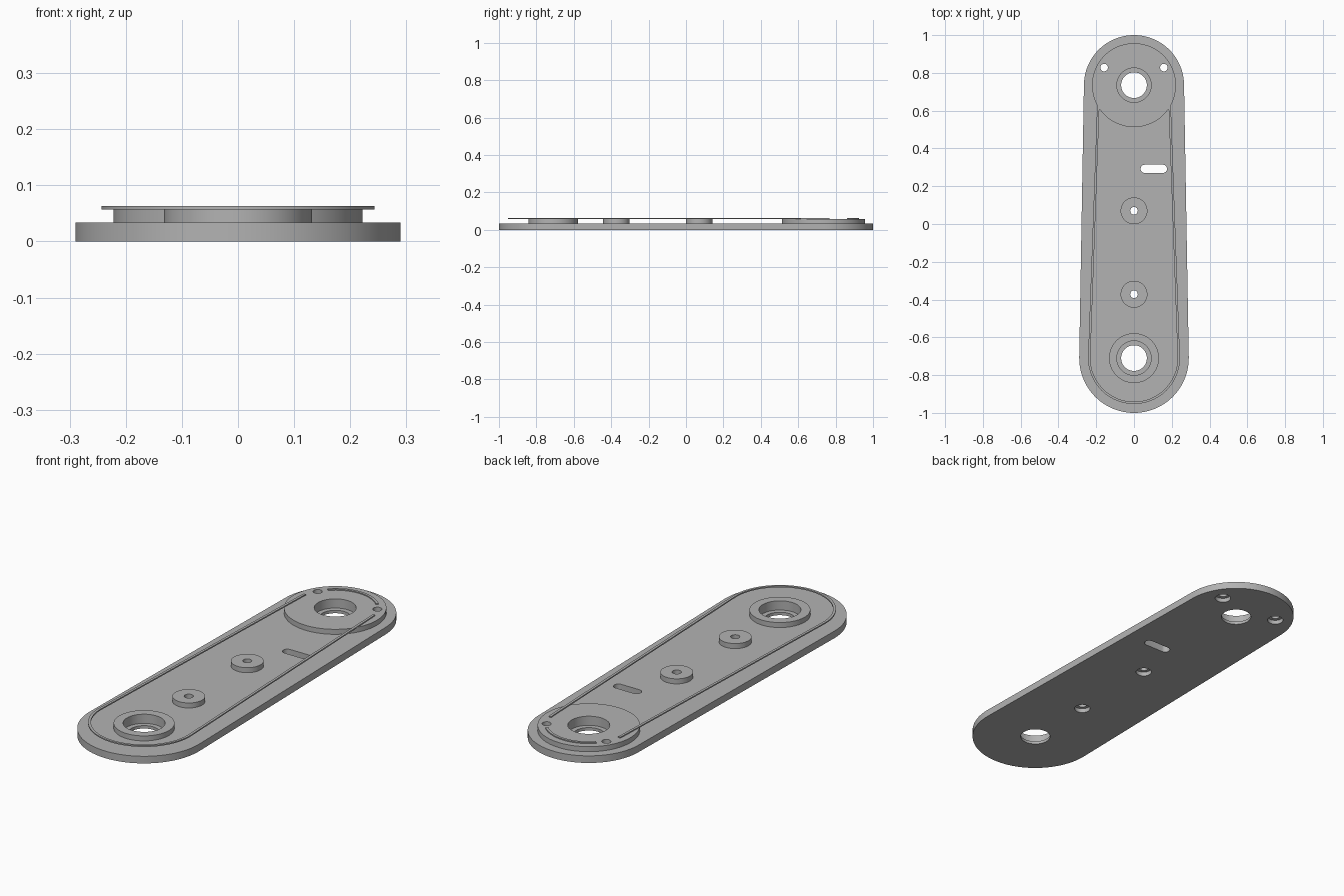
import bpy, bmesh, math

cube = bpy.data.objects.get("Cube")
if cube:
    bpy.data.objects.remove(cube, do_unlink=True)

BACK_Y, FRONT_Y = 0.735, -0.71      # centres of the two rounded ends
PLATE_TOP, BOSS_TOP = 0.034, 0.058

grey = bpy.data.materials.new("plain grey")
grey.use_nodes = True
GREY = (0.45, 0.45, 0.45, 1)
grey.diffuse_color = GREY
grey.node_tree.nodes["Principled BSDF"].inputs["Base Color"].default_value = GREY


def arc(cx, cy, r, start, end, n):
    """Points on an arc, angles in radians."""
    angles = [start + (end - start) * i / n for i in range(n + 1)]
    return [(cx + r * math.cos(a), cy + r * math.sin(a)) for a in angles]


def finish(name, bm):
    bmesh.ops.recalc_face_normals(bm, faces=bm.faces)
    mesh = bpy.data.meshes.new(name)
    bm.to_mesh(mesh)
    bm.free()
    obj = bpy.data.objects.new(name, mesh)
    bpy.context.collection.objects.link(obj)
    mesh.materials.append(grey)
    return obj


def raise_faces(bm, faces, height):
    """Extrude flat faces straight up into a solid."""
    new = bmesh.ops.extrude_face_region(bm, geom=faces, use_keep_orig=True)["geom"]
    verts = [v for v in new if isinstance(v, bmesh.types.BMVert)]
    bmesh.ops.translate(bm, verts=verts, vec=(0, 0, height))


def prism(name, outline, z0, z1):
    bm = bmesh.new()
    face = bm.faces.new([bm.verts.new((x, y, z0)) for x, y in outline])
    raise_faces(bm, [face], z1 - z0)
    return finish(name, bm)


def ribbon(name, outer, inner, z0, z1):
    """Thin strip between two matching open paths."""
    bm = bmesh.new()
    a = [bm.verts.new((x, y, z0)) for x, y in outer]
    b = [bm.verts.new((x, y, z0)) for x, y in inner]
    faces = [bm.faces.new((a[i], a[i + 1], b[i + 1], b[i])) for i in range(len(a) - 1)]
    raise_faces(bm, faces, z1 - z0)
    return finish(name, bm)


def lathe(name, x, y, profile, n=48):
    """Solid of revolution from (radius, height) pairs, capped at both ends."""
    bm = bmesh.new()
    rings = [[bm.verts.new((px, py, z)) for px, py in arc(x, y, r, 0, math.tau, n)[:-1]]
             for r, z in profile]
    for lo, hi in zip(rings, rings[1:]):
        for i in range(n):
            j = (i + 1) % n
            bm.faces.new((lo[i], lo[j], hi[j], hi[i]))
    bm.faces.new(rings[0])
    bm.faces.new(rings[-1])
    return finish(name, bm)


def combine(target, tool, operation):
    tool.hide_render = True
    mod = target.modifiers.new(operation.lower(), "BOOLEAN")
    mod.operation, mod.solver, mod.object = operation, "EXACT", tool
    bpy.context.view_layer.objects.active = target
    bpy.ops.object.modifier_apply(modifier=mod.name)
    bpy.data.objects.remove(tool, do_unlink=True)


def lean(r_front, r_back):
    """Angle of the straight sides' normals, tangent to both ends."""
    return math.asin((r_front - r_back) / (BACK_Y - FRONT_Y))


# Tapered base plate with rounded ends
t = lean(0.29, 0.265)
outline = (arc(0, BACK_Y, 0.265, t, math.pi - t, 48)
           + arc(0, FRONT_Y, 0.29, math.pi - t, math.tau + t, 48))
plate = prism("base_plate", outline, 0, PLATE_TOP)

# Raised discs and bosses
MID_BOSSES = (0.07, -0.372)
discs = [(BACK_Y, 0.222, 96), (FRONT_Y, 0.132, 64)] + [(y, 0.071, 48) for y in MID_BOSSES]
for y, r, n in discs:
    combine(plate, lathe("boss", 0, y, [(r, 0.02), (r, BOSS_TOP)], n), "UNION")

# Stepped bearing holes
for y in (BACK_Y, FRONT_Y):
    profile = [(0.068, -0.1), (0.068, 0.014), (0.091, 0.014), (0.091, 0.1)]
    combine(plate, lathe("bearing_cut", 0, y, profile, 64), "DIFFERENCE")

# Screw holes, counterbored from below
for x, y in [(0, y) for y in MID_BOSSES] + [(-0.158, 0.828), (0.158, 0.828)]:
    profile = [(0.036, -0.1), (0.036, 0.02), (0.02, 0.02), (0.02, 0.1)]
    combine(plate, lathe("screw_cut", x, y, profile, 32), "DIFFERENCE")

# Slot
q = math.pi / 2
slot = arc(0.153, 0.292, 0.022, -q, q, 12) + arc(0.057, 0.292, 0.022, q, 3 * q, 12)
combine(plate, prism("slot_cut", slot, -0.1, 0.1), "DIFFERENCE")


# Thin rail around the plate, broken beside the two back screw holes
def rail_path(r_front, r_back):
    t, end = lean(r_front, r_back), math.radians(10)
    return (arc(0, BACK_Y, r_back, math.pi - end, math.pi - t, 6)
            + arc(0, FRONT_Y, r_front, math.pi - t, math.tau + t, 48)
            + arc(0, BACK_Y, r_back, t, end, 6))


RAIL = (0.057, 0.063)
rail = ribbon("side_rail", rail_path(0.243, 0.191), rail_path(0.231, 0.179), *RAIL)
back_rail = ribbon("back_rail", *[arc(0, BACK_Y, r, q / 2, 3 * q / 2, 24)
                                  for r in (0.191, 0.179)], *RAIL)

# Smooth round walls, keep edges sharp
bpy.ops.object.select_all(action="DESELECT")
for obj in (plate, rail, back_rail):
    obj.select_set(True)
bpy.context.view_layer.objects.active = plate
bpy.ops.object.shade_smooth_by_angle(angle=math.radians(30))
